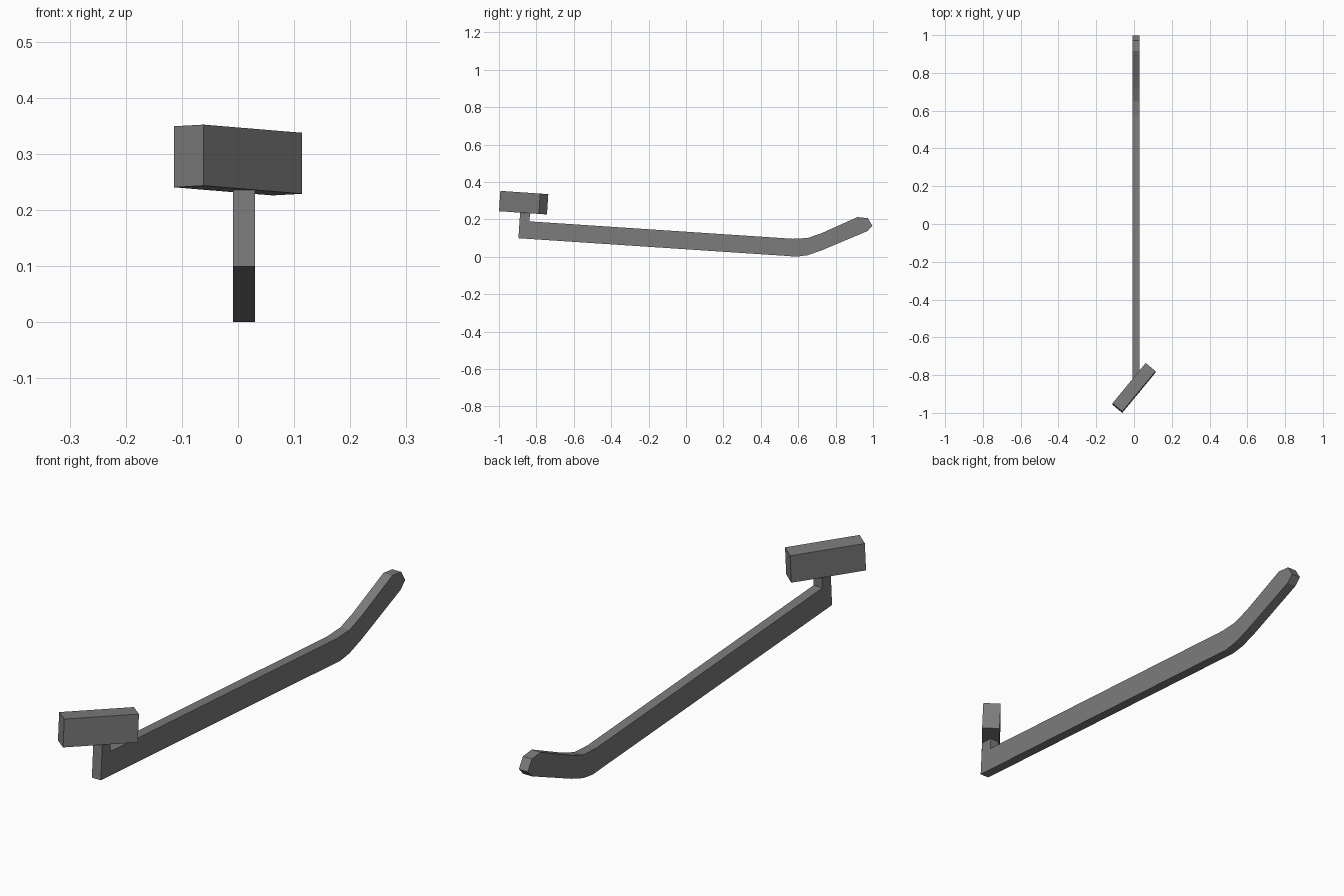
import bpy
import bmesh
from math import radians
from mathutils import Matrix, Vector

cube = bpy.data.objects.get("Cube")
if cube:
    bpy.data.objects.remove(cube, do_unlink=True)

TILT = Matrix.Rotation(radians(-3.9), 4, "X")

# Single dark metal finish
metal = bpy.data.materials.new("dark grey metal")
metal.use_nodes = True
grey = (0.2, 0.2, 0.2, 1)
metal.diffuse_color = grey
metal.node_tree.nodes["Principled BSDF"].inputs["Base Color"].default_value = grey


def add_object(name, bm):
    bmesh.ops.recalc_face_normals(bm, faces=bm.faces)
    mesh = bpy.data.meshes.new(name)
    bm.to_mesh(mesh)
    bm.free()
    mesh.materials.append(metal)
    obj = bpy.data.objects.new(name, mesh)
    bpy.context.collection.objects.link(obj)
    return obj


def side_profile(name, points, x_min, x_max):
    """Extrude a (y, z) outline across x."""
    bm = bmesh.new()
    face = bm.faces.new([bm.verts.new((x_min, y, z)) for y, z in points])
    grown = bmesh.ops.extrude_face_region(bm, geom=[face])["geom"]
    verts = [v for v in grown if isinstance(v, bmesh.types.BMVert)]
    bmesh.ops.translate(bm, verts=verts, vec=(x_max - x_min, 0, 0))
    return add_object(name, bm)


# Lever arm: upright stem, long bar, bent grip with a chamfered tip
side_profile("lever_arm", [
    (-0.896, 0.099), (0.527, 0.005), (0.59, 0.0), (0.65, 0.008), (0.725, 0.034),
    (0.97, 0.137), (0.997, 0.165), (0.972, 0.206), (0.917, 0.212),
    (0.725, 0.126), (0.65, 0.1), (0.57, 0.096),
    (-0.837, 0.189), (-0.834, 0.232), (-0.887, 0.236),
], -0.009, 0.03)

# Pedal block: box turned on top of the stem, tilted with the bar
bm = bmesh.new()
bmesh.ops.create_cube(bm, size=1)
bmesh.ops.scale(bm, verts=bm.verts, vec=(0.277, 0.068, 0.109))
place = Matrix.Translation(Vector((0, -0.868, 0.289))) @ TILT @ Matrix.Rotation(radians(50.5), 4, "Z")
bmesh.ops.transform(bm, matrix=place, verts=bm.verts)
add_object("pedal_block", bm)
